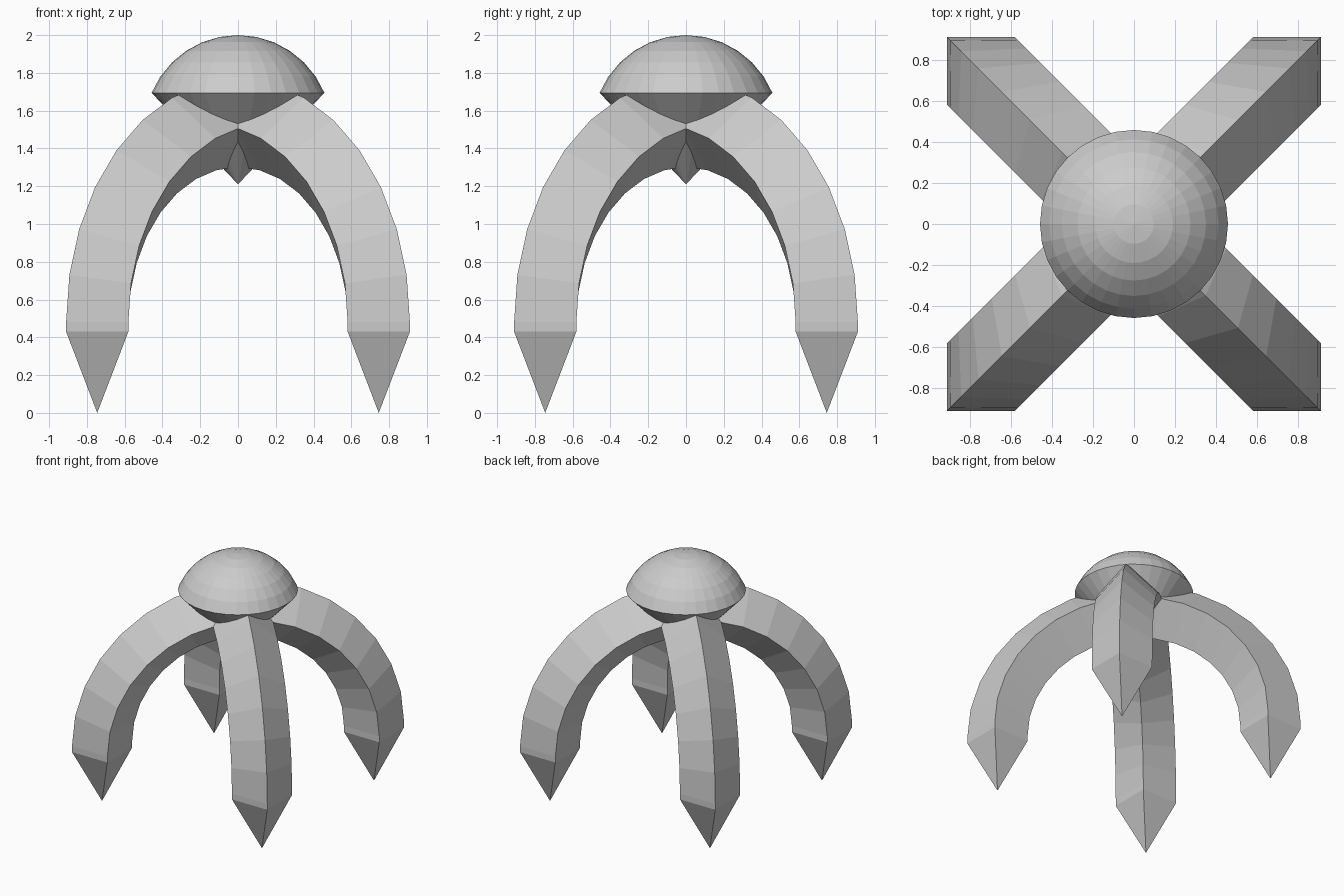
import bpy
import bmesh
from math import sin, cos, pi, radians
from mathutils import Matrix, Vector

cube = bpy.data.objects.get("Cube")
if cube:
    bpy.data.objects.remove(cube, do_unlink=True)

grey = bpy.data.materials.new("light grey")
grey.use_nodes = True
grey.diffuse_color = (0.6, 0.6, 0.6, 1)
grey.node_tree.nodes["Principled BSDF"].inputs["Base Color"].default_value = (0.6, 0.6, 0.6, 1)


def finish(name, bm):
    bmesh.ops.recalc_face_normals(bm, faces=bm.faces)
    mesh = bpy.data.meshes.new(name)
    bm.to_mesh(mesh)
    bm.free()
    mesh.materials.append(grey)
    obj = bpy.data.objects.new(name, mesh)
    bpy.context.collection.objects.link(obj)
    return obj


def bridge(bm, a, b):
    for i in range(len(a)):
        j = (i + 1) % len(a)
        bm.faces.new((a[i], a[j], b[j], b[i]))


# Arched legs: a diamond section swept along a quarter circle, then a pointed foot
ARC_R, HALF, ARC_Z, FOOT_Z = 1.054, 0.233, 0.48, 0.43
STEPS = 8


def make_leg(name, angle):
    bm = bmesh.new()

    def ring(a, z0):
        out = Vector((cos(a), 0, sin(a)))
        side = Vector((0, 1, 0))
        base = Vector((0, 0, z0)) + out * ARC_R
        return [bm.verts.new(base + d * HALF) for d in (out, side, -out, -side)]

    rings = [ring(0, FOOT_Z)]
    rings += [ring(i * pi / 2 / STEPS, ARC_Z) for i in range(STEPS + 1)]
    for a, b in zip(rings, rings[1:]):
        bridge(bm, a, b)
    bm.faces.new(rings[-1])
    tip = bm.verts.new((ARC_R, 0, 0))
    for i in range(4):
        bm.faces.new((rings[0][i], rings[0][(i + 1) % 4], tip))
    bm.transform(Matrix.Rotation(radians(angle), 4, "Z"))
    return finish(name, bm)


for name, angle in (("back_left_leg", 45), ("back_right_leg", 135),
                    ("front_right_leg", 225), ("front_left_leg", 315)):
    make_leg(name, angle)

# Head: a spherical cap above an inverted cone
SIDES, CAP_R, CAP_Z = 32, 0.495, 1.505
bm = bmesh.new()
rings = []
for k in range(1, 7):
    t = k * pi / 16
    rings.append([bm.verts.new((CAP_R * sin(t) * cos(2 * pi * i / SIDES),
                                CAP_R * sin(t) * sin(2 * pi * i / SIDES),
                                CAP_Z + CAP_R * cos(t))) for i in range(SIDES)])
for a, b in zip(rings, rings[1:]):
    bridge(bm, a, b)
for ring, z in ((rings[0], CAP_Z + CAP_R), (rings[-1], 1.21)):
    pole = bm.verts.new((0, 0, z))
    for i in range(SIDES):
        bm.faces.new((ring[i], ring[(i + 1) % SIDES], pole))
finish("domed_head", bm)
